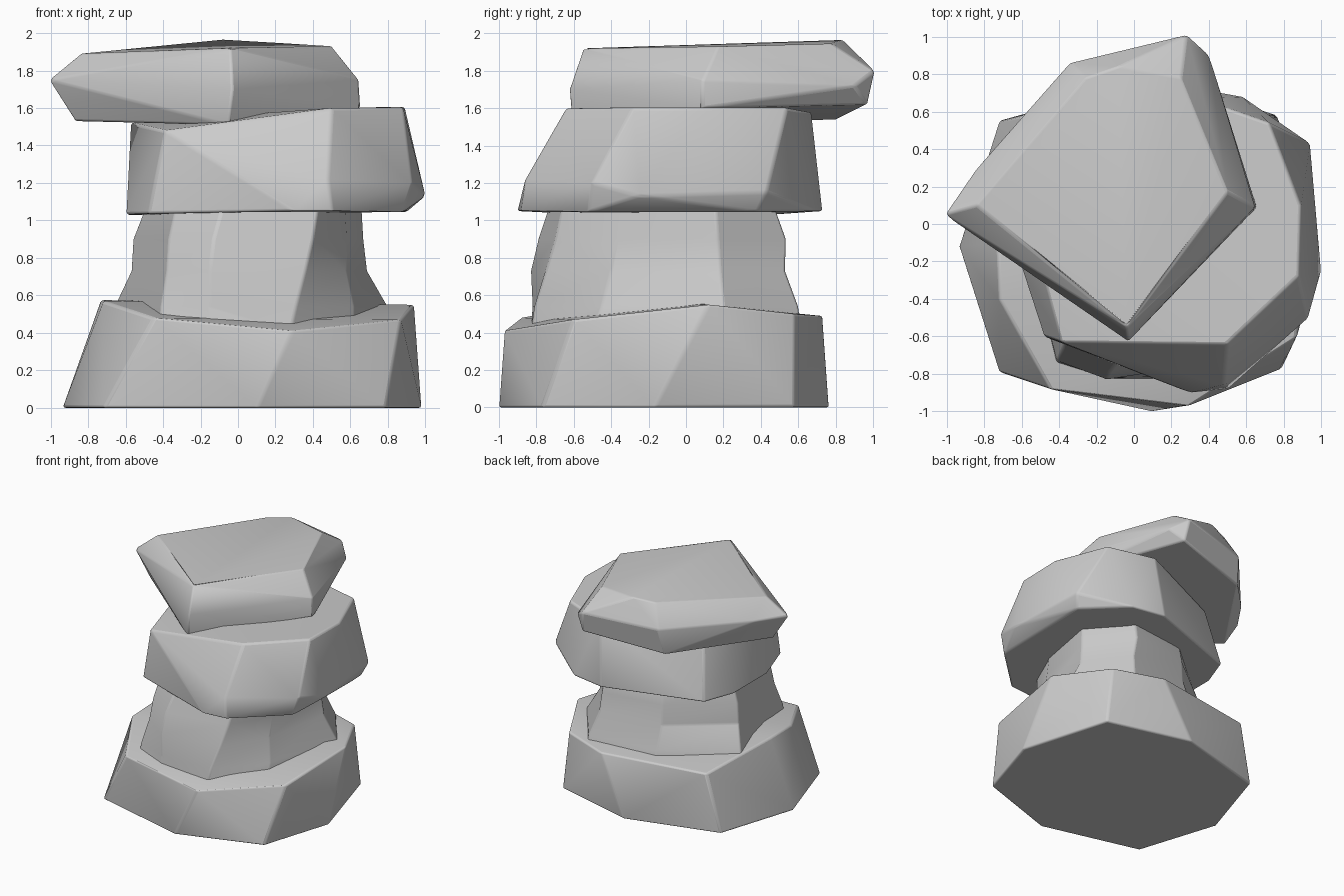
import bpy, bmesh, math

if "Cube" in bpy.data.objects:
    bpy.data.objects.remove(bpy.data.objects["Cube"])


def finish(bm, name, bevel):
    """Turn a bmesh into a stone with softly worn edges."""
    bmesh.ops.recalc_face_normals(bm, faces=bm.faces)
    me = bpy.data.meshes.new(name)
    bm.to_mesh(me)
    bm.free()
    ob = bpy.data.objects.new(name, me)
    bpy.context.collection.objects.link(ob)
    mod = ob.modifiers.new("worn_edges", 'BEVEL')
    mod.width = bevel
    mod.segments = 3
    mod.limit_method = 'ANGLE'
    mod.angle_limit = math.radians(22)
    bpy.ops.object.select_all(action='DESELECT')
    ob.select_set(True)
    bpy.context.view_layer.objects.active = ob
    bpy.ops.object.shade_smooth_by_angle(angle=math.radians(35))
    return ob


def hull_stone(name, points, bevel=0.015):
    """Chiselled convex stone spanned by its corner points."""
    bm = bmesh.new()
    for p in points:
        bm.verts.new(p)
    bmesh.ops.convex_hull(bm, input=bm.verts)
    loose = [v for v in bm.verts if not v.link_faces]
    bmesh.ops.delete(bm, geom=loose, context='VERTS')
    bmesh.ops.dissolve_limit(bm, angle_limit=math.radians(5),
                             verts=bm.verts, edges=bm.edges)
    return finish(bm, name, bevel)


def loft_stone(name, rings, bevel=0.012):
    """Waisted stone lofted through (z, outline) rings."""
    bm = bmesh.new()
    loops = [[bm.verts.new((x, y, z)) for x, y in pts] for z, pts in rings]
    n = len(loops[0])
    for a, b in zip(loops, loops[1:]):
        for i in range(n):
            j = (i + 1) % n
            bm.faces.new((a[i], a[j], b[j], b[i]))
    bm.faces.new(loops[0][::-1])
    bm.faces.new(loops[-1])
    return finish(bm, name, bevel)


# base stone: flat octagonal foot, sloping top
foot = [(-.72, -.79), (.1, -1), (.79, -.77), (.98, -.17),
        (.76, .58), (.06, .765), (-.72, .55), (-.935, -.12)]
hull_stone("base_stone", [(x, y, 0) for x, y in foot] + [
    (-.45, -.88, .48), (.29, -.97, .41), (.87, -.6, .47), (.94, .12, .55),
    (.7, .58, .5), (.3, .73, .49), (-.6, .58, .49), (-.73, -.1, .575),
    (-.72, -.4, .57)])

# waisted second stone
loft_stone("neck_stone", [
    (.40, [(-.42, -.75), (-.15, -.83), (.28, -.83), (.62, -.5),
           (.82, .2), (.52, .62), (-.1, .56), (-.67, .21)]),
    (.54, [(-.41, -.73), (-.15, -.82), (.31, -.81), (.62, -.45),
           (.80, .2), (.5, .6), (-.1, .54), (-.66, .2)]),
    (.73, [(-.38, -.66), (-.15, -.83), (.36, -.75), (.58, -.4),
           (.69, .18), (.45, .53), (-.1, .47), (-.57, .1)]),
    (.90, [(-.37, -.62), (-.13, -.79), (.40, -.70), (.58, -.36),
           (.67, .17), (.42, .535), (-.1, .46), (-.56, .1)]),
    (1.08, [(-.33, -.58), (-.08, -.73), (.43, -.66), (.57, -.34),
            (.66, .16), (.38, .47), (-.1, .42), (-.49, .08)])])

# third stone: broad slab with slanted top
hull_stone("slab_stone", [
    (-.595, -.25, 1.03), (-.48, -.6, 1.035), (.3, -.9, 1.05),
    (.5, -.88, 1.05), (.88, -.52, 1.045), (.9, .38, 1.045),
    (.58, .68, 1.05), (.3, .73, 1.05), (-.5, .46, 1.03), (-.595, .2, 1.03),
    (1.0, -.25, 1.13), (.94, .43, 1.15), (.48, -.86, 1.22), (.93, -.5, 1.2),
    (-.39, -.63, 1.48), (.5, -.64, 1.60), (.88, -.28, 1.605),
    (.89, .1, 1.605), (.72, .54, 1.605), (.35, .67, 1.58),
    (-.42, .36, 1.52), (-.57, .05, 1.52)])

# capstone: tilted diamond overhanging to the left and back
hull_stone("cap_stone", [
    (-.84, .1, 1.89), (-.08, .84, 1.965), (.25, .78, 1.945),
    (.5, .17, 1.93), (-.04, -.55, 1.92), (-.26, .78, 1.94),
    (-1.01, .05, 1.75), (-.86, .27, 1.75), (-.34, .86, 1.76),
    (.28, 1.01, 1.80), (.40, .9, 1.72), (.645, .09, 1.75),
    (-.03, -.625, 1.7),
    (-.87, .06, 1.53), (-.05, -.61, 1.51), (.655, .09, 1.6),
    (.3, .97, 1.62), (-.37, .81, 1.54)], 0.012)
